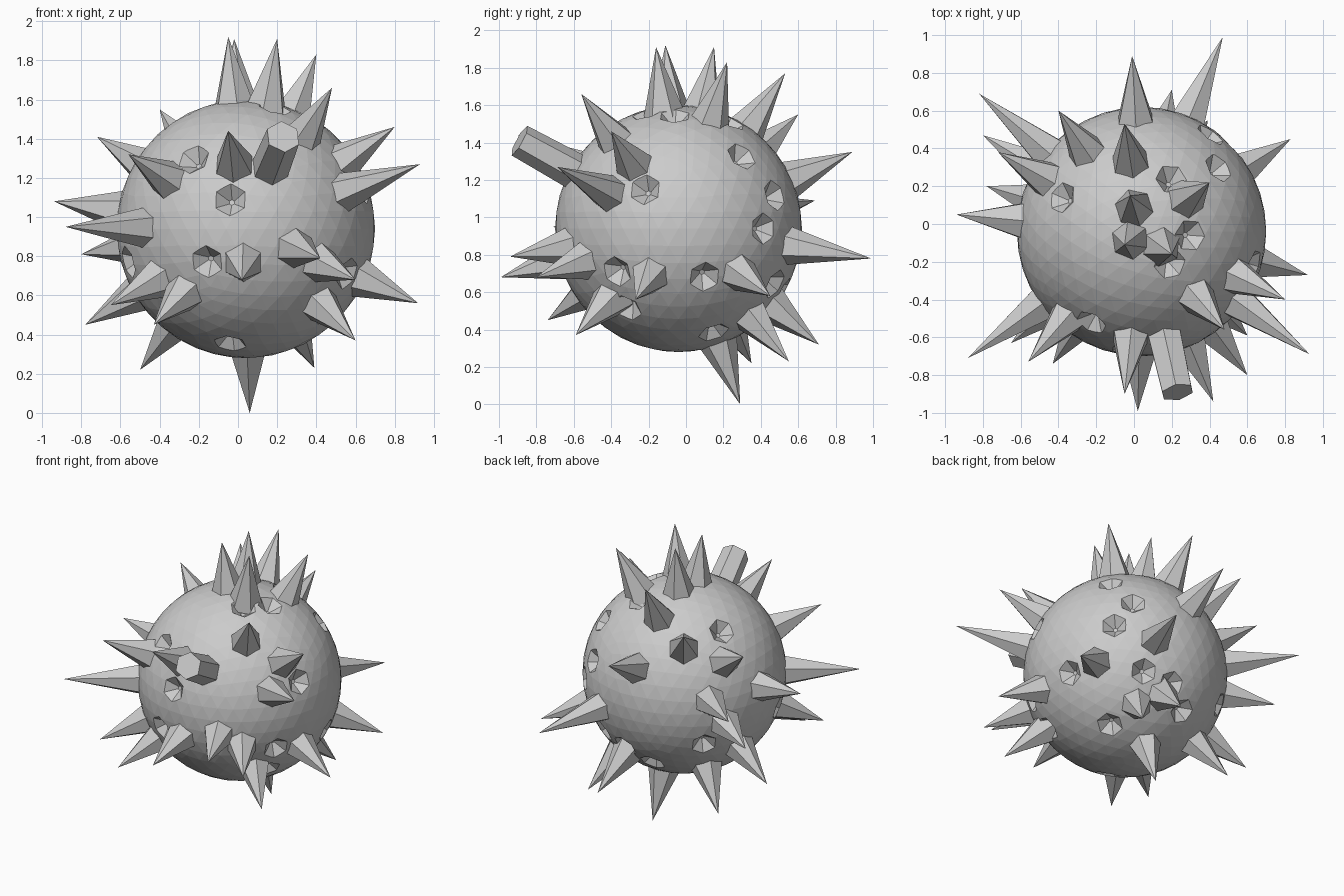
import bpy
import bmesh
from mathutils import Matrix, Vector

# Remove the default cube only
default_cube = bpy.data.objects.get("Cube")
if default_cube:
    bpy.data.objects.remove(default_cube, do_unlink=True)

CENTRE = Vector((.04, -.04, .94))
BALL_RADIUS = .66
SPIKE_RADIUS = .1

# Single stone colour
stone = bpy.data.materials.new("light grey")
stone.use_nodes = True
stone.diffuse_color = (.6, .6, .6, 1)
stone.node_tree.nodes["Principled BSDF"].inputs["Base Color"].default_value = stone.diffuse_color


def make_object(name, bm):
    """Turn a bmesh into a flat shaded object placed at the ball centre."""
    bmesh.ops.recalc_face_normals(bm, faces=bm.faces)
    mesh = bpy.data.meshes.new(name)
    bm.to_mesh(mesh)
    bm.free()
    mesh.materials.append(stone)
    obj = bpy.data.objects.new(name, mesh)
    obj.location = CENTRE
    bpy.context.collection.objects.link(obj)
    return obj


def add_cone(bm, direction, start, end, start_radius, end_radius):
    """Add a six sided cone along a direction, between two distances from the centre."""
    axis = Vector(direction).normalized()
    turn = axis.to_track_quat("Z", "Y").to_matrix().to_4x4()
    place = Matrix.Translation(axis * (start + end) / 2) @ turn
    bmesh.ops.create_cone(bm, cap_ends=True, segments=6, radius1=start_radius,
                          radius2=end_radius, depth=end - start, matrix=place)


def make_spike(name, tip):
    """A pointed spike with its root sunk into the ball."""
    reach = Vector(tip).length
    root = BALL_RADIUS - .06
    root_radius = SPIKE_RADIUS * (reach - root) / (reach - BALL_RADIUS)
    bm = bmesh.new()
    add_cone(bm, tip, root, reach, root_radius, 0)
    make_object(name, bm)


# Spike tips measured from the ball centre, grouped by side
spike_groups = {
    "top_spike": [
        (-.09, -.07, .98), (.16, -.12, .97), (-.06, .19, .97),
        (.36, .26, .89), (.44, -.52, .72), (-.09, .57, .83)],
    "front_spike": [
        (-.09, -.86, .5), (-.6, -.69, .38), (-.02, -.95, -.26),
        (.38, -.9, -.15), (.56, -.76, -.26), (.56, -.55, -.57),
        (-.47, -.7, -.49), (-.69, -.59, -.39)],
    "left_spike": [
        (.76, -.36, .52), (.89, -.65, .33), (.88, -.23, -.38),
        (.79, .49, -.36)],
    "right_spike": [
        (-.98, .09, .14), (-.92, -.67, .01), (-.82, .24, -.49),
        (-.84, .51, -.13), (-.76, .42, .47), (-.86, .73, .15)],
    "back_spike": [
        (.43, 1.03, -.16), (-.05, .93, .41), (-.44, .64, .61),
        (.16, .75, -.62)],
    "bottom_spike": [
        (.02, .33, -.94), (-.54, .39, -.72), (.35, .59, -.71)],
}
for group, tips in spike_groups.items():
    for tip in tips:
        make_spike(group, tip)

# One blunt stub on the front
stub = bmesh.new()
add_cone(stub, (.19, -.85, .47), BALL_RADIUS - .06, .99, SPIKE_RADIUS, SPIKE_RADIUS * .9)
make_object("blunt_stub", stub)

# Faceted ball
ball_mesh = bmesh.new()
bmesh.ops.create_icosphere(ball_mesh, subdivisions=4, radius=BALL_RADIUS)
ball = make_object("ball", ball_mesh)

# Directions of the shallow six sided pits
front_pits = [(-.27, -.49, .36), (-.08, -.64, .15), (-.2, -.61, -.17), (-.08, -.28, -.59)]
side_pits = [(.59, .14, -.26), (.52, -.33, -.23), (.42, -.28, -.43),
             (.6, -.18, .21), (-.6, -.2, -.17)]
back_pits = [(.41, .34, .39), (.37, .52, .18), (.48, .46, 0), (.28, .52, -.3),
             (.08, .56, -.34), (-.08, .48, -.45), (-.45, .42, -.24)]
top_pits = [(.16, .28, .58), (-.42, .18, .47), (.26, -.02, .61), (.15, -.17, .62)]
bottom_pits = [(.29, .19, -.56)]

# Cut the pits with inward pointing cones
pits = bmesh.new()
for direction in front_pits + side_pits + back_pits + top_pits + bottom_pits:
    add_cone(pits, direction, BALL_RADIUS - .07, BALL_RADIUS + .02, .015, SPIKE_RADIUS * 1.15)
cutter = make_object("pit_cutter", pits)
cutter.hide_render = True

cut = ball.modifiers.new("pits", "BOOLEAN")
cut.operation = "DIFFERENCE"
cut.solver = "EXACT"
cut.use_self = True
cut.object = cutter
bpy.context.view_layer.objects.active = ball
bpy.ops.object.modifier_apply(modifier=cut.name)
bpy.data.objects.remove(cutter, do_unlink=True)
